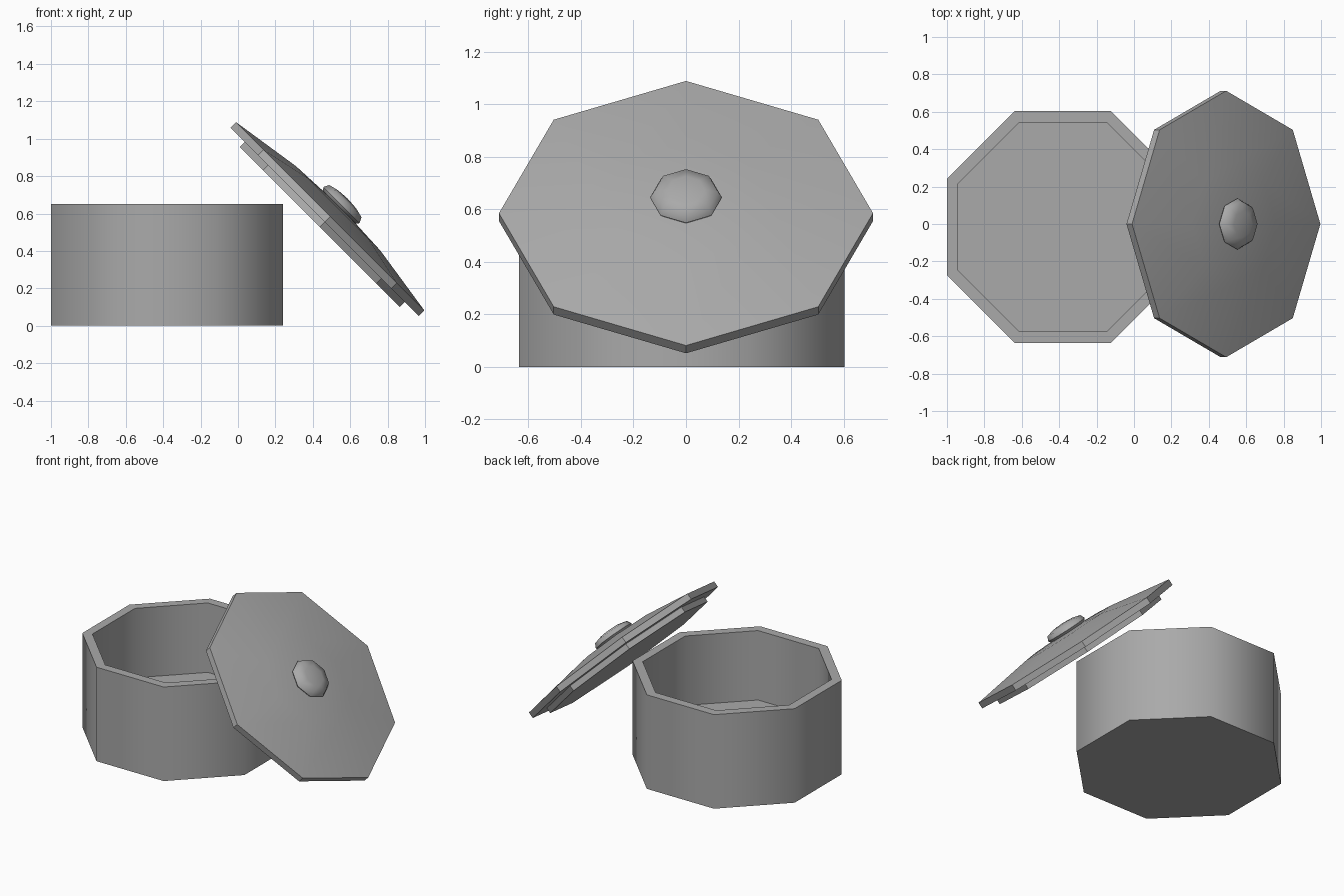
import bpy, bmesh
from math import cos, sin, pi, radians

default = bpy.data.objects.get("Cube")
if default:
    bpy.data.objects.remove(default, do_unlink=True)

SIDES = 8

# One plain grey clay colour
clay = bpy.data.materials.new("grey_clay")
clay.use_nodes = True
GREY = (0.4, 0.4, 0.4, 1)
clay.diffuse_color = GREY
clay.node_tree.nodes["Principled BSDF"].inputs["Base Color"].default_value = GREY


def lathe(name, profile, location, tilt=0, turn=0, smooth=30):
    """Spin a (radius, height) profile into an eight-sided solid; radius 0 makes a pole."""
    bm = bmesh.new()
    rings = []
    for r, z in profile:
        count = SIDES if r > 0 else 1
        rings.append([bm.verts.new((r * cos(turn + 2 * pi * i / SIDES),
                                    r * sin(turn + 2 * pi * i / SIDES), z))
                      for i in range(count)])
    for a, b in zip(rings, rings[1:]):
        for i in range(SIDES):
            j = (i + 1) % SIDES
            quad = [a[i % len(a)], a[j % len(a)], b[j % len(b)], b[i % len(b)]]
            bm.faces.new(list(dict.fromkeys(quad)))
    bmesh.ops.recalc_face_normals(bm, faces=bm.faces)
    mesh = bpy.data.meshes.new(name)
    bm.to_mesh(mesh)
    bm.free()
    mesh.materials.append(clay)
    obj = bpy.data.objects.new(name, mesh)
    bpy.context.collection.objects.link(obj)
    obj.location = location
    obj.rotation_euler = (0, tilt, 0)
    bpy.ops.object.select_all(action='DESELECT')
    obj.select_set(True)
    bpy.context.view_layer.objects.active = obj
    bpy.ops.object.shade_smooth_by_angle(angle=radians(smooth))
    return obj


# Pot: outer wall, flat rim, inner wall and thick floor
outer, inner = 0.62 / cos(pi / SIDES), 0.56 / cos(pi / SIDES)
lathe("pot", [(0, 0), (outer, 0), (outer, 0.65), (inner, 0.65), (inner, 0.17), (0, 0.17)],
      (-0.38, -0.016, 0), turn=pi / SIDES, smooth=50)

# Lid leaning on the pot at 45 degrees
lean = dict(location=(0.493, 0, 0.585), tilt=radians(45))
lathe("lid", [(0, -0.042), (0.712, -0.042), (0.712, 0), (0.32, 0.06), (0, 0.075)], **lean)
lathe("lid_plug", [(0, -0.08), (0.605, -0.08), (0.605, -0.04), (0, -0.04)], **lean)
lathe("lid_knob", [(0, 0.055), (0.115, 0.06), (0.137, 0.085), (0.122, 0.115), (0.07, 0.128), (0, 0.133)],
      smooth=60, **lean)
